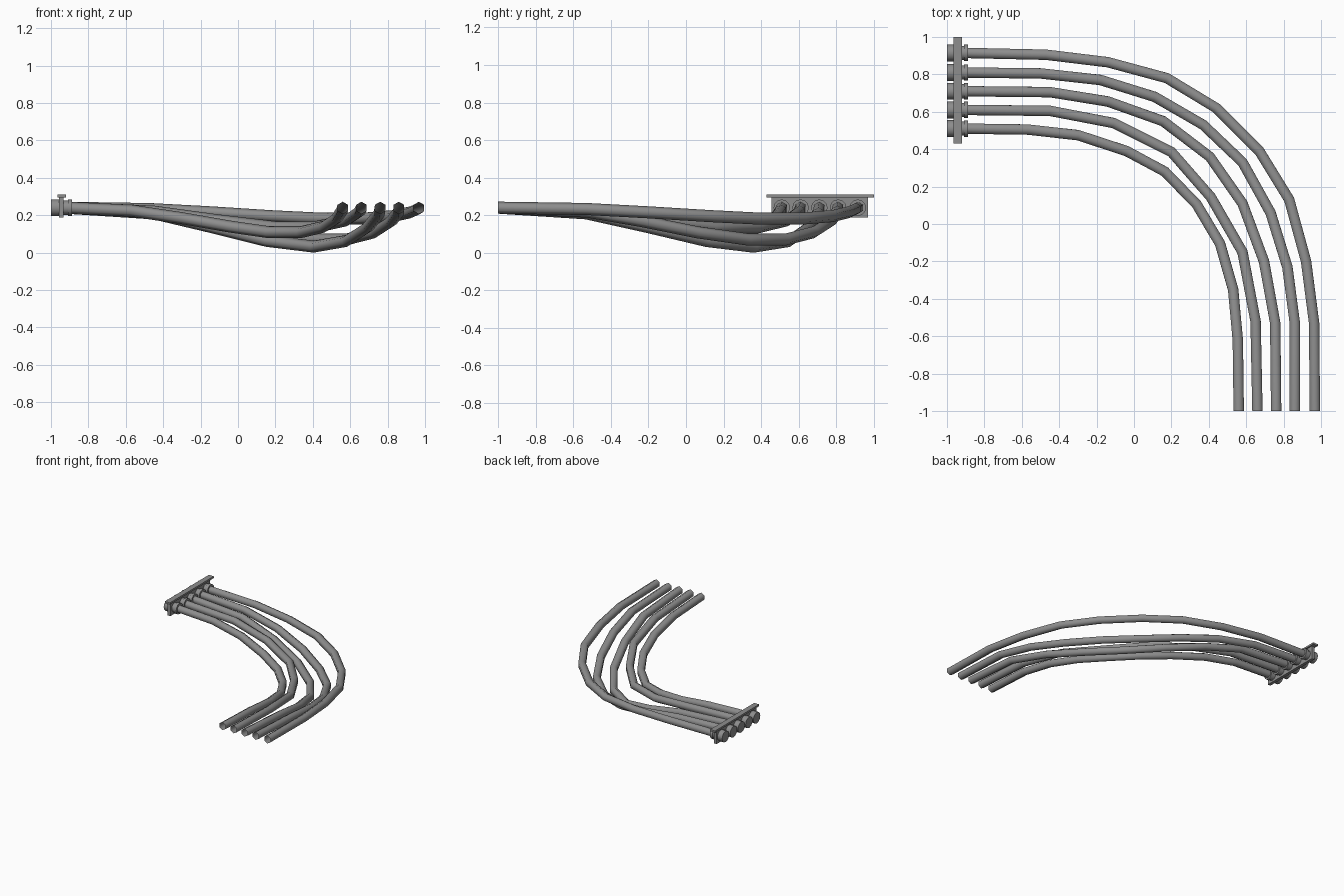
import bpy, bmesh
from math import sin, cos, pi
from mathutils import Vector, Matrix

cube = bpy.data.objects.get("Cube")
if cube:
    bpy.data.objects.remove(cube)

grey = bpy.data.materials.new("plain grey")
grey.use_nodes = True
grey.diffuse_color = (0.27, 0.27, 0.27, 1)
grey.node_tree.nodes["Principled BSDF"].inputs["Base Color"].default_value = grey.diffuse_color

AXIS_Z = 0.24      # height of the sockets and of the loose cable ends
RADIUS = 0.032
START_X = -0.92


def make_object(name, bm, angle=None):
    mesh = bpy.data.meshes.new(name)
    bm.normal_update()
    bm.to_mesh(mesh)
    bm.free()
    mesh.materials.append(grey)
    obj = bpy.data.objects.new(name, mesh)
    bpy.context.collection.objects.link(obj)
    if angle:
        bpy.ops.object.select_all(action='DESELECT')
        obj.select_set(True)
        bpy.context.view_layer.objects.active = obj
        bpy.ops.object.shade_smooth_by_angle(angle=angle)
    return obj


def add_box(name, x, y, z):
    bm = bmesh.new()
    size = [hi - lo for lo, hi in (x, y, z)]
    middle = [(hi + lo) / 2 for lo, hi in (x, y, z)]
    bmesh.ops.create_cube(bm, size=1, matrix=Matrix.Translation(middle) @ Matrix.Diagonal((*size, 1)))
    make_object(name, bm)


def add_disc(name, x0, x1, y, radius):
    bm = bmesh.new()
    place = Matrix.Translation(((x0 + x1) / 2, y, AXIS_Z)) @ Matrix.Rotation(pi / 2, 4, 'Y')
    bmesh.ops.create_cone(bm, cap_ends=True, segments=12, radius1=radius, radius2=radius,
                          depth=x1 - x0, matrix=place)
    make_object(name, bm, pi / 4)


def add_cable(name, path, sides=6):
    # open six-sided tube lofted along the path
    bm = bmesh.new()
    rings = []
    for i, p in enumerate(path):
        ahead = (path[min(i + 1, len(path) - 1)] - p).normalized()
        behind = (p - path[max(i - 1, 0)]).normalized()
        along = (ahead + behind).normalized()
        if i == len(path) - 1:
            along = Vector((0, -1, 0))
        side = along.cross(Vector((0, 0, 1))).normalized()
        up = side.cross(along)
        rings.append([bm.verts.new(p + RADIUS * (up * cos(a) + side * sin(a)))
                      for a in (2 * pi * k / sides for k in range(sides))])
    for a, b in zip(rings, rings[1:]):
        for k in range(sides):
            n = (k + 1) % sides
            bm.faces.new((a[k], a[n], b[n], b[k]))
    bmesh.ops.recalc_face_normals(bm, faces=bm.faces)
    make_object(name, bm, pi / 2.5)


# each cable: socket y, loose end x, sag depth, bends seen from above
cables = [
    (0.51, 0.56, 0.135, [(-.57, .505), (-.3, .475), (-.04, .39), (.165, .28),
                         (.335, .105), (.46, -.105), (.53, -.35), (.555, -.62)]),
    (0.61, 0.66, 0.11, [(-.45, .605), (-.11, .54), (.2, .385), (.41, .145),
                        (.58, -.15), (.65, -.52)]),
    (0.71, 0.76, 0.208, [(-.45, .705), (-.14, .655), (.155, .55), (.405, .36),
                         (.58, .11), (.695, -.2), (.755, -.53)]),
    (0.81, 0.86, 0.175, [(-.5, .805), (-.18, .77), (.11, .68), (.37, .53),
                         (.58, .33), (.73, .06), (.82, -.23), (.86, -.53)]),
    (0.915, 0.967, 0.06, [(-.47, .905), (-.14, .865), (.175, .78), (.44, .62),
                          (.67, .39), (.83, .13), (.92, -.2), (.963, -.53)]),
]

for i, (y, x, sag, bends) in enumerate(cables, 1):
    plan = [(START_X, y)] + bends + [(x, -1)]
    steps = len(plan) - 1
    path = [Vector((px, py, AXIS_Z - sag * sin(pi * k / steps) ** 2))
            for k, (px, py) in enumerate(plan)]
    add_cable(f"cable_{i}", path)
    # plug behind the bracket, neck and collar in front of it
    add_disc(f"plug_{i}", -1, -.955, y, .045)
    add_disc(f"neck_{i}", -.94, -.9, y, .038)
    add_disc(f"collar_{i}", -.91, -.888, y, .044)

# T-shaped bracket holding the sockets
add_box("bracket_web", (-.957, -.932), (.455, .97), (.188, .3))
add_box("bracket_top", (-.965, -.92), (.43, 1), (.295, .31))
